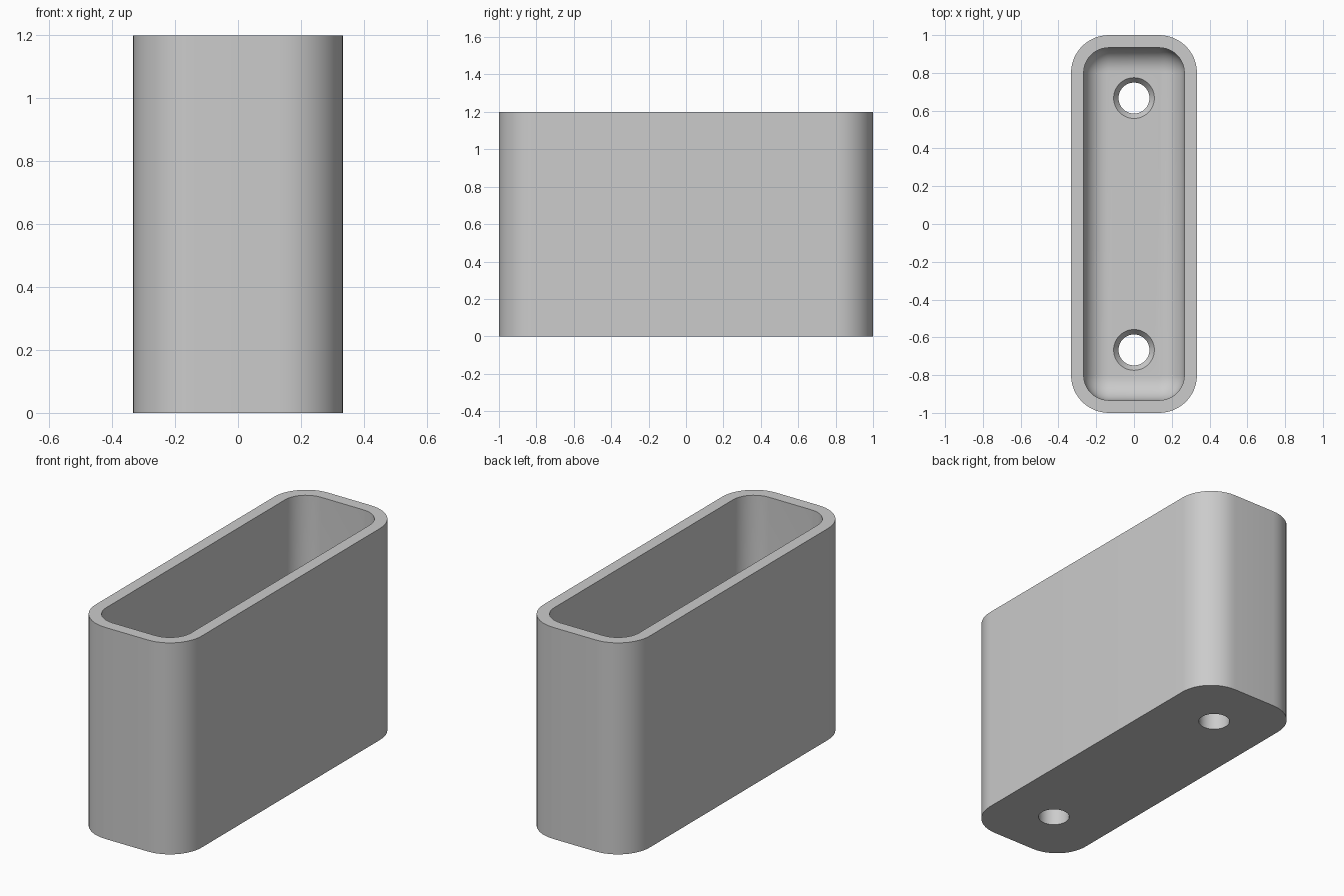
import bpy, bmesh
from math import sin, cos, pi

cube = bpy.data.objects.get("Cube")
if cube:
    bpy.data.objects.remove(cube, do_unlink=True)

HALF_X, HALF_Y, HEIGHT = 1 / 3, 1.0, 1.2
CORNER, WALL, FLOOR, FILLET = 0.2, 1 / 15, 0.133, 0.125
CORNER_STEPS, FILLET_STEPS = 12, 10

grey = bpy.data.materials.new("plain grey")
grey.use_nodes = True
colour = (0.6, 0.6, 0.6, 1)
grey.diffuse_color = colour
grey.node_tree.nodes["Principled BSDF"].inputs["Base Color"].default_value = colour


def rounded_ring(bm, inset, z):
    """Rounded rectangle, moved inward from the outer wall."""
    r = CORNER - inset
    cx, cy = HALF_X - CORNER, HALF_Y - CORNER
    ring = []
    for q, (sx, sy) in enumerate(((1, 1), (-1, 1), (-1, -1), (1, -1))):
        for i in range(CORNER_STEPS + 1):
            a = (q + i / CORNER_STEPS) * pi / 2
            ring.append(bm.verts.new((sx * cx + r * cos(a), sy * cy + r * sin(a), z)))
    return ring


def circle_ring(bm, radius, y, z, n=48):
    return [bm.verts.new((radius * cos(2 * pi * i / n), y + radius * sin(2 * pi * i / n), z))
            for i in range(n)]


def loft(bm, rings):
    """Skin a stack of rings and cap both ends."""
    for a, b in zip(rings, rings[1:]):
        for i in range(len(a)):
            j = (i + 1) % len(a)
            bm.faces.new((a[i], a[j], b[j], b[i]))
    bm.faces.new(rings[0][::-1])
    bm.faces.new(rings[-1])


def make_object(name, bm):
    bmesh.ops.recalc_face_normals(bm, faces=bm.faces)
    mesh = bpy.data.meshes.new(name)
    bm.to_mesh(mesh)
    bm.free()
    mesh.materials.append(grey)
    obj = bpy.data.objects.new(name, mesh)
    bpy.context.collection.objects.link(obj)
    return obj


# Open box: outer wall, rim, inner wall, then the fillet down to the floor
bm = bmesh.new()
rings = [rounded_ring(bm, 0, 0), rounded_ring(bm, 0, HEIGHT), rounded_ring(bm, WALL, HEIGHT)]
for i in range(FILLET_STEPS + 1):
    a = i / FILLET_STEPS * pi / 2
    rings.append(rounded_ring(bm, WALL + FILLET * (1 - cos(a)), FLOOR + FILLET * (1 - sin(a))))
loft(bm, rings)
box = make_object("open_box", bm)

# Two countersunk screw holes through the floor
bm = bmesh.new()
for y in (-2 / 3, 2 / 3):
    loft(bm, [circle_ring(bm, r, y, z) for r, z in
              ((0.082, -0.1), (0.082, FLOOR - 0.035), (0.108, FLOOR), (0.108, FLOOR + 0.1))])
cutter = make_object("screw_hole_cutter", bm)
cutter.hide_render = True

bpy.context.view_layer.objects.active = box
box.select_set(True)
cut = box.modifiers.new("screw_holes", "BOOLEAN")
cut.operation = "DIFFERENCE"
cut.solver = "EXACT"
cut.object = cutter
bpy.ops.object.modifier_apply(modifier=cut.name)
bpy.data.objects.remove(cutter, do_unlink=True)

bpy.ops.object.select_all(action="DESELECT")
box.select_set(True)
bpy.ops.object.shade_smooth_by_angle(angle=0.5)
